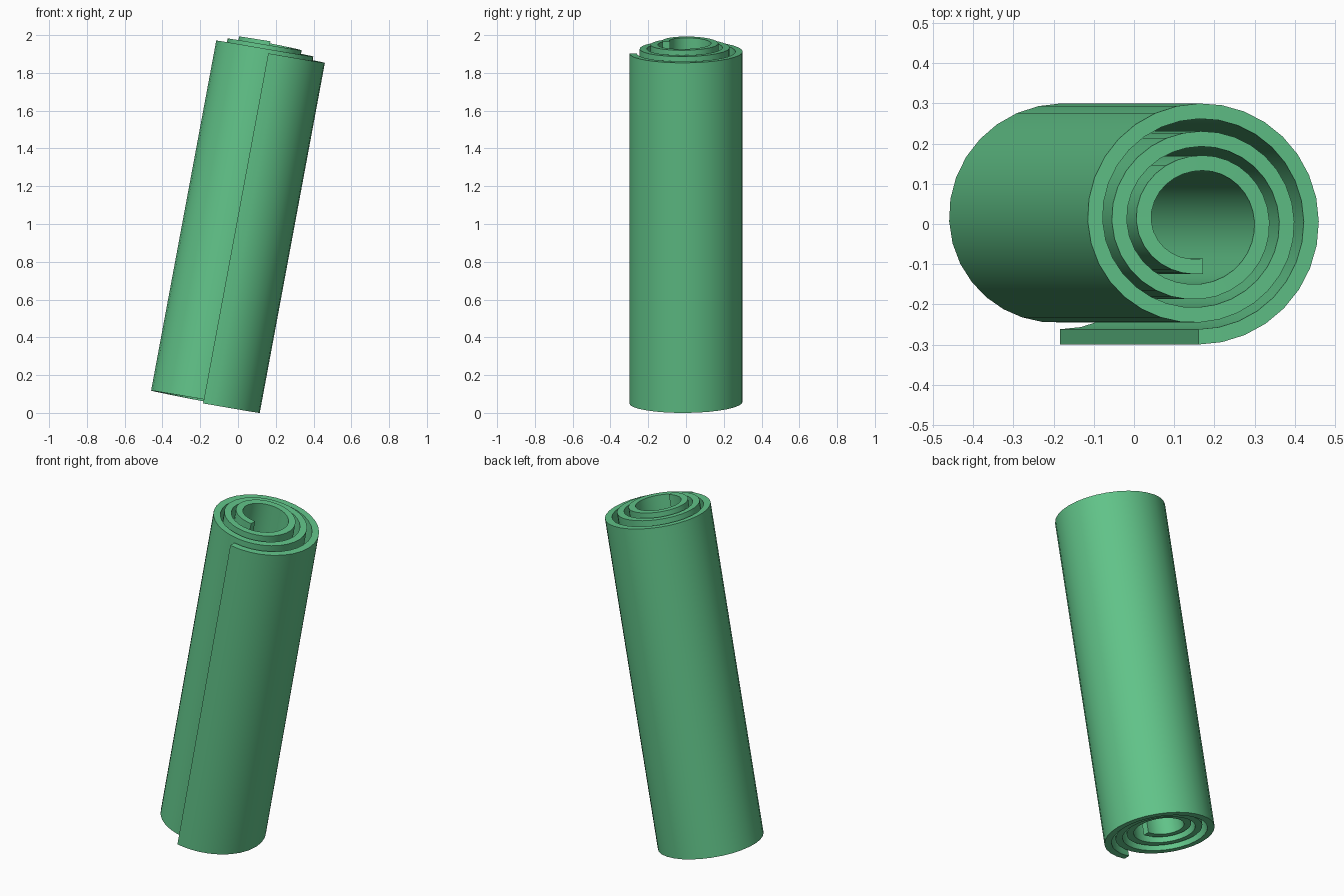
import bpy, bmesh, math
from mathutils import Matrix, Vector

if "Cube" in bpy.data.objects:
    bpy.data.objects.remove(bpy.data.objects["Cube"])

TILT = math.radians(10.54)
THICK = 0.038
HEIGHT = 1.885
RISE = 0.0216          # each turn inward slides this far up the axis
SEG = 8                # segments per quarter turn
CENTRE = Vector((-0.007, 0.0065))

# outer radius at each quarter turn, from the loose end inward
RADII = [.3065, .304, .2935, .283, .2515, .238, .2245, .226,
         .1935, .171, .1645, .168, .1305]


def radius(q):
    """Smooth (Catmull-Rom) radius at q quarter turns."""
    i = min(int(q), len(RADII) - 2)
    f = q - i
    a, b, c, d = (RADII[max(0, min(len(RADII) - 1, i + k))] for k in (-1, 0, 1, 2))
    return 0.5 * (2 * b + (c - a) * f + (2 * a - 5 * b + 4 * c - d) * f ** 2
                  + (3 * b - a - 3 * c + d) * f ** 3)


# rolled sheet: rectangular section swept along the spiral
bm = bmesh.new()
rings = []
for n in range((len(RADII) - 1) * SEG + 1):
    q = n / SEG
    ang = (q - 1) * math.pi / 2
    r = radius(q)
    low = 0.021 + RISE * q / 4
    ring = []
    for rad, z in ((r, low), (r, low + HEIGHT), (r - THICK, low + HEIGHT), (r - THICK, low)):
        ring.append(bm.verts.new((CENTRE.x + rad * math.cos(ang),
                                  CENTRE.y + rad * math.sin(ang), z - 0.983)))
    rings.append(ring)
for a, b in zip(rings, rings[1:]):
    for k in range(4):
        m = (k + 1) % 4
        bm.faces.new((a[k], b[k], b[m], a[m]))
bm.faces.new(rings[0])
bm.faces.new(rings[-1][::-1])
bmesh.ops.recalc_face_normals(bm, faces=bm.faces)

# lean the roll to the right and rest it on the ground
bm.transform(Matrix.Rotation(TILT, 4, 'Y'))
zmin = min(v.co.z for v in bm.verts)
xmid = (min(v.co.x for v in bm.verts) + max(v.co.x for v in bm.verts)) / 2
bm.transform(Matrix.Translation((-xmid, 0, -zmin)))

mesh = bpy.data.meshes.new("rolled_sheet")
bm.to_mesh(mesh)
bm.free()
sheet = bpy.data.objects.new("rolled_sheet", mesh)
bpy.context.collection.objects.link(sheet)

mat = bpy.data.materials.new("green_sheet")
mat.diffuse_color = (0.12, 0.55, 0.25, 1)
mat.use_nodes = True
mat.node_tree.nodes["Principled BSDF"].inputs["Base Color"].default_value = mat.diffuse_color
mesh.materials.append(mat)

bpy.context.view_layer.objects.active = sheet
sheet.select_set(True)
bpy.ops.object.shade_smooth_by_angle(angle=math.radians(35))
